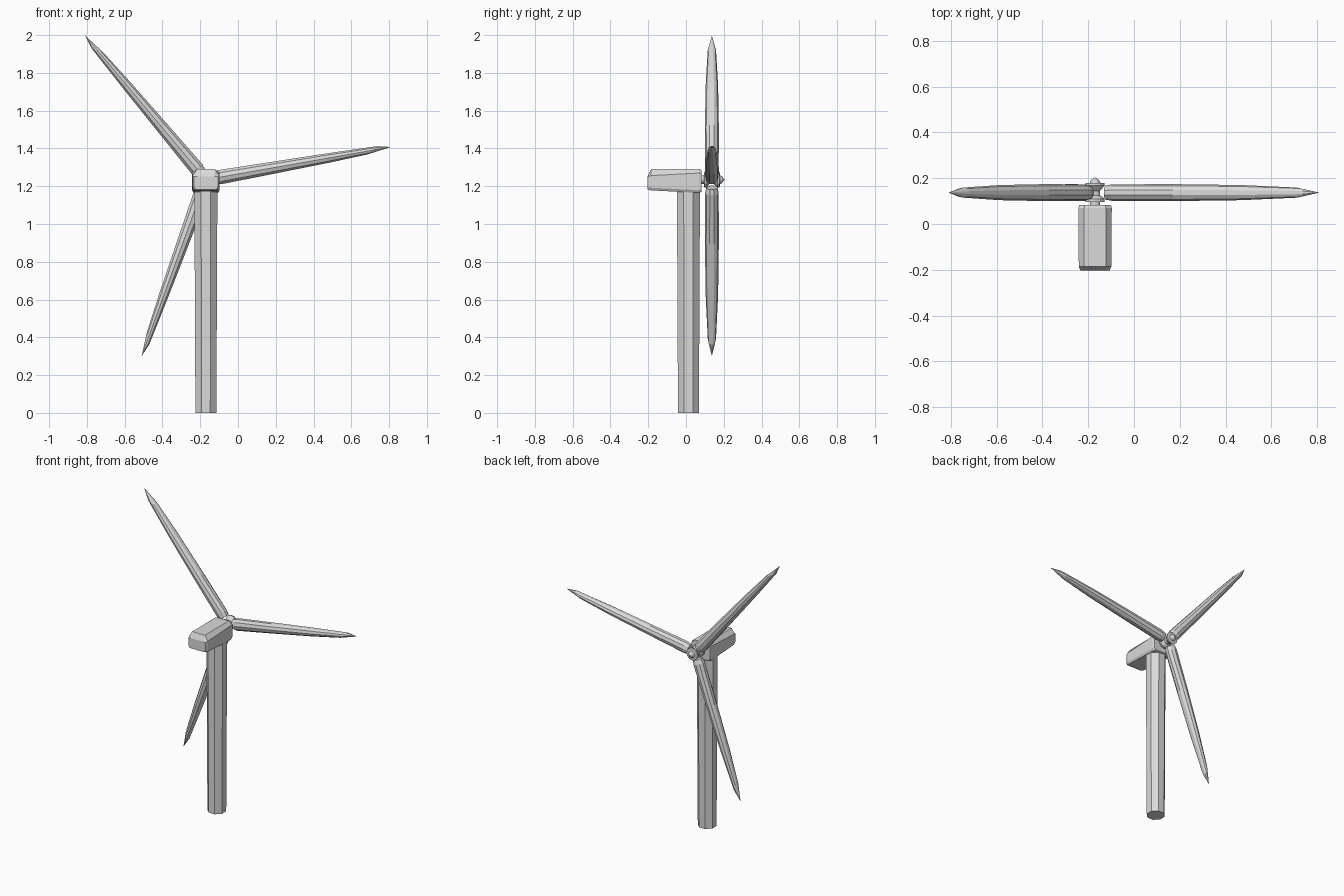
import bpy, bmesh
from math import sin, cos, pi, radians
from mathutils import Vector, Matrix

cube = bpy.data.objects.get("Cube")
if cube:
    bpy.data.objects.remove(cube, do_unlink=True)

grey = bpy.data.materials.new("light grey")
grey.use_nodes = True
GREY = (0.7, 0.7, 0.7, 1)
grey.diffuse_color = GREY
grey.node_tree.nodes["Principled BSDF"].inputs["Base Color"].default_value = GREY


def loft(name, rings, matrix=Matrix()):
    """Skin a list of matching point rings and cap both ends."""
    bm = bmesh.new()
    loops = [[bm.verts.new(matrix @ Vector(p)) for p in ring] for ring in rings]
    n = len(loops[0])
    for a, b in zip(loops, loops[1:]):
        for i in range(n):
            j = (i + 1) % n
            bm.faces.new((a[i], a[j], b[j], b[i]))
    bm.faces.new(loops[0])
    bm.faces.new(loops[-1])
    bmesh.ops.remove_doubles(bm, verts=bm.verts, dist=0.0001)
    bmesh.ops.recalc_face_normals(bm, faces=bm.faces)
    mesh = bpy.data.meshes.new(name)
    bm.to_mesh(mesh)
    bm.free()
    mesh.materials.append(grey)
    obj = bpy.data.objects.new(name, mesh)
    bpy.context.collection.objects.link(obj)
    return obj


def circle(n, phase=0.0):
    return [(cos(2 * pi * (i + phase) / n), sin(2 * pi * (i + phase) / n)) for i in range(n)]


X = -0.17                       # tower axis
HUB = Vector((X, 0.137, 1.235))  # rotor centre

# Tower: eight-sided column, a little wider at the top
loft("tower", [[(X + r * c, 0.013 + r * s, z) for c, s in circle(8, 0.5)]
               for r, z in ((0.060, 0), (0.066, 1.18))])


# Nacelle: chamfered box whose front end is drawn in
def nacelle_ring(y, half, bottom, side, top, top_half):
    right = [(half - 0.008, bottom), (half, bottom + 0.014), (half, side), (top_half, top)]
    outline = right + [(-x, z) for x, z in reversed(right)]
    return [(X + x, y, z) for x, z in outline]


loft("nacelle", [nacelle_ring(-0.203, 0.064, 1.183, 1.250, 1.252, 0.045),
                 nacelle_ring(-0.185, 0.071, 1.178, 1.256, 1.290, 0.048),
                 nacelle_ring(0.070, 0.073, 1.165, 1.270, 1.290, 0.048),
                 nacelle_ring(0.083, 0.069, 1.170, 1.266, 1.286, 0.044)])

# Hub: flanged spool with a pointed spinner
profile = [(0.0, 0.08), (0.022, 0.08), (0.022, 0.095), (0.042, 0.097), (0.042, 0.110),
           (0.022, 0.125), (0.022, 0.145), (0.042, 0.168), (0.042, 0.178),
           (0.023, 0.180), (0.019, 0.190), (0.0, 0.204)]
loft("hub", [[(X + r * c, y, HUB.z + r * s) for c, s in circle(12)] for r, y in profile])

# Blades: distance along blade, half width, half thickness, slant of the section
stations = [(0.045, 0.034, 0.030, 0), (0.075, 0.040, 0.036, 0), (0.35, 0.034, 0.037, 0),
            (0.65, 0.027, 0.033, 0), (0.895, 0.018, 0.022, 0.03), (0.995, 0, 0, 0)]
for name, angle in (("left_blade", 10), ("upper_blade", 130), ("lower_blade", 250)):
    turn = Matrix.Translation(HUB) @ Matrix.Rotation(-radians(angle), 4, "Y")
    loft(name, [[(d + k * s, t * c, w * s) for c, s in circle(10)]
                for d, w, t, k in stations], turn)
